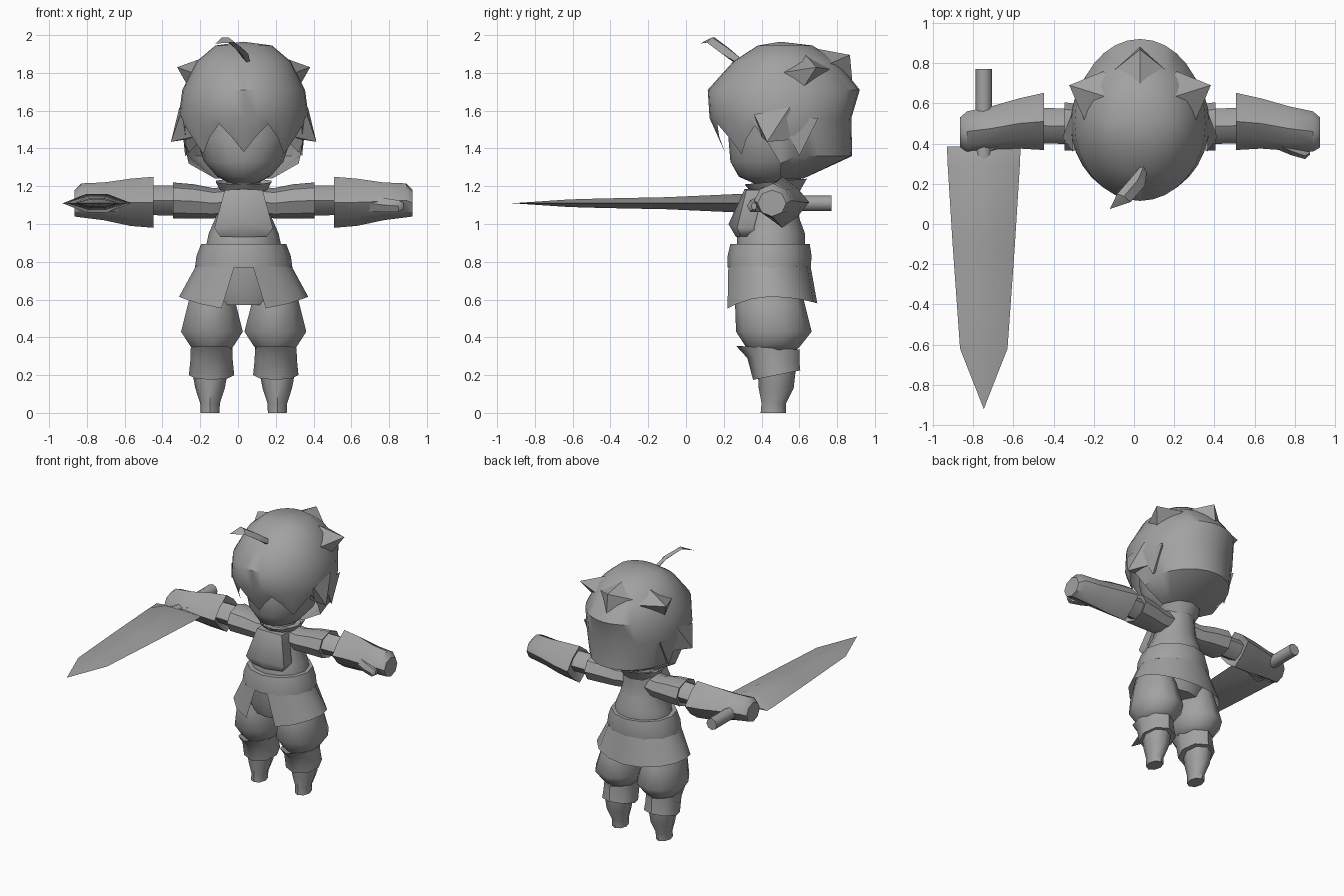
import bpy, bmesh, math
from mathutils import Vector

if "Cube" in bpy.data.objects:
    bpy.data.objects.remove(bpy.data.objects["Cube"])

CX = 0.03  # body centre line
grey = bpy.data.materials.new("plain_grey")
grey.diffuse_color = (0.36, 0.36, 0.36, 1)
grey.use_nodes = True
grey.node_tree.nodes["Principled BSDF"].inputs["Base Color"].default_value = grey.diffuse_color


def make(name, verts, faces, angle=50):
    bm = bmesh.new()
    vs = [bm.verts.new(v) for v in verts]
    for f in faces:
        bm.faces.new([vs[i] for i in f])
    bmesh.ops.remove_doubles(bm, verts=bm.verts, dist=0.0005)
    bmesh.ops.recalc_face_normals(bm, faces=bm.faces)
    me = bpy.data.meshes.new(name)
    bm.to_mesh(me)
    bm.free()
    ob = bpy.data.objects.new(name, me)
    bpy.context.collection.objects.link(ob)
    me.materials.append(grey)
    bpy.ops.object.select_all(action='DESELECT')
    ob.select_set(True)
    bpy.context.view_layer.objects.active = ob
    bpy.ops.object.shade_smooth_by_angle(angle=math.radians(angle))
    return ob


def loft(name, rings, caps=True, closed=True, angle=50):
    n = len(rings[0])
    verts = [p for r in rings for p in r]
    faces = []
    for k in range(len(rings) - 1):
        for i in range(n if closed else n - 1):
            j = (i + 1) % n
            faces.append((k*n + i, k*n + j, (k+1)*n + j, (k+1)*n + i))
    if caps:
        faces += [tuple(range(n)), tuple(range((len(rings)-1)*n, len(rings)*n))]
    return make(name, verts, faces, angle)


def ring_z(z, cx, y0, y1, rx, n=12, tilt=0):
    # horizontal ring; tilt raises the back and lowers the front
    out = []
    for i in range(n):
        a = 2*math.pi*i/n
        c = math.cos(a)
        out.append(Vector((cx + rx*math.sin(a), (y0+y1)/2 - c*(y1-y0)/2, z - tilt*c)))
    return out


def ring_x(x, cy, cz, ry, rz, n=8, corner=1.0):
    # upright ring across an arm; corner below 1 pulls it towards a diamond
    out = []
    for i in range(n):
        a = 2*math.pi*i/n
        f = corner if i % 2 else 1
        out.append(Vector((x, cy + f*ry*math.cos(a), cz + f*rz*math.sin(a))))
    return out


def column(name, rows, cx=CX, n=12, angle=50):
    return loft(name, [ring_z(r[0], cx, *r[1:4], n, r[4] if len(r) > 4 else 0) for r in rows], angle=angle)


def spike(name, tip, base):
    n = len(base)
    return make(name, [tip] + base, [(0, i+1, (i+1) % n + 1) for i in range(n)], 30)


# Face and neck: z, front y, back y, half width
column("head", [(1.215, .36, .58, .07), (1.25, .28, .62, .14), (1.33, .235, .70, .21),
                (1.45, .225, .75, .25), (1.62, .24, .78, .27)], n=16)
column("neck", [(1.12, .39, .58, .09), (1.26, .39, .58, .09)], n=8)

# Hair cap: jagged fringe in front, rounded bowl behind
N = 32
FRINGE = [1.38, 1.46, 1.53, 1.46, 1.37, 1.45, 1.52, 1.42, 1.32]
ROWS = [(1.965, 0, .5, .5), (1.945, .15, .38, .67), (1.86, .25, .25, .80),
        (1.71, .325, .115, .92), (1.56, .345, .125, .875)]


def hair_point(i, z, rx, yf, yb):
    a = 2*math.pi*i/N
    c = math.cos(a)
    return Vector((CX + rx*math.sin(a), .5 - c*(.5-yf if c > 0 else yb-.5), z))


verts = [hair_point(i, *r) for r in ROWS for i in range(N)]
for i in range(N):
    j = min(i, N-i)
    z = FRINGE[j] if j <= 8 else 1.36
    t = (1.56 - z)/.2
    verts.append(hair_point(i, z, .345 - .045*t, .125 + .09*t, .88))
verts += [hair_point(i, 1.24, .15, .4, .62) for i in range(N)]
faces = []
for k in range(6):
    for i in range(N):
        if k == 5 and not 8 <= i < 24:
            continue
        j = (i+1) % N
        faces.append((k*N+i, k*N+j, (k+1)*N+j, (k+1)*N+i))
faces.append(tuple(6*N + i for i in range(8, 25)))
make("hair_cap", verts, faces, 45)

# Hair spikes
for s, side in ((-1, "left"), (1, "right")):
    def P(x, y, z):
        return Vector((CX + s*x, y, z))
    spike(f"{side}_crown_spike", P(.352, .69, 1.83),
          [P(.13, .62, 1.91), P(.27, .5, 1.80), P(.29, .62, 1.72), P(.18, .76, 1.82)])
    spike(f"{side}_side_lock", P(.385, .43, 1.435),
          [P(.335, .36, 1.58), P(.34, .55, 1.62), P(.29, .6, 1.45), P(.27, .4, 1.46)])
    spike(f"{side}_back_lock", P(.31, .60, 1.36),
          [P(.33, .5, 1.56), P(.31, .7, 1.56), P(.22, .62, 1.45)])
spike("back_crown_spike", Vector((CX, .868, 1.895)),
      [Vector(p) for p in ((CX, .6, 1.945), (CX-.16, .74, 1.84), (CX, .88, 1.76), (CX+.16, .74, 1.84))])

# Curled tuft on the forehead
tuft = []
for x, y, z, w, t in ((.05, .28, 1.86, .02, .02), (.02, .21, 1.915, .045, .02),
                      (-.05, .13, 1.975, .045, .015), (-.12, .075, 1.955, 0, 0)):
    c = Vector((x, y, z))
    u, v = Vector((.75, -.45, -.3))*w, Vector((0, .5, .85))*t
    tuft.append([c+u, c+v, c-u, c-v])
loft("forehead_tuft", tuft, angle=35)

# Trunk, collar, waistband
column("torso", [(.88, .27, .63, .20), (.95, .27, .63, .185), (1.03, .32, .60, .15),
                 (1.12, .34, .59, .145), (1.2, .37, .59, .125)])
loft("collar", [ring_z(1.16, CX, .36, .60, .115, 10, .01),
                ring_z(1.225, CX, .31, .64, .155, 10, .015)], caps=False)
column("waistband", [(.77, .22, .66, .258), (.83, .22, .665, .25), (.895, .235, .655, .225)], angle=40)

# Chest bib
half = [(0, .31, 1.185), (.10, .32, 1.18), (.155, .27, .98), (.125, .29, .935), (0, .265, .93)]
mid = Vector((CX, .225, 1.0))
front = [Vector((CX+x, y, z)) for x, y, z in half] + [Vector((CX-x, y, z)) for x, y, z in half[-2:0:-1]]
back = [p + Vector((0, .09, 0)) for p in front]
n = len(front)
make("chest_bib", [mid] + front + back,
     [(0, i+1, (i+1) % n+1) for i in range(n)] +
     [(i+1, (i+1) % n+1, (i+1) % n+1+n, i+1+n) for i in range(n)], 60)

# Split skirt, open at the front
top, hem = [], []
M = 14
for k in range(M+1):
    t = k/M
    for out, gap, rx, cy, ry in ((top, 11, .256, .44, .22), (hem, 20, .342, .45, .245)):
        a = math.radians(gap + (360 - 2*gap)*t)
        c = math.cos(a)
        z = .775 if out is top else .615 - (.07*c*c if c > 0 else .035*c*c)
        out.append(Vector((CX + rx*math.sin(a), cy - ry*c, z)))
loft("split_skirt", [top, hem], caps=False, closed=False)
column("hips", [(.57, .28, .60, .19), (.66, .25, .62, .25), (.79, .24, .64, .245)])

# Legs and arms, one pass for each side
for s, side in ((-1, "left"), (1, "right")):
    def X(d):
        return CX + s*d
    column(f"{side}_trouser", [(.33, .33, .58, .10), (.36, .31, .61, .125), (.43, .265, .665, .172),
                               (.57, .26, .63, .135), (.70, .29, .60, .10)], X(.168), 10, 60)
    column(f"{side}_boot_cuff", [(.20, .355, .605, .12, .025), (.28, .325, .60, .112, -.01),
                                 (.345, .265, .60, .11, -.01), (.335, .33, .58, .08)], X(.17), 8)
    column(f"{side}_foot", [(0, .395, .53, .05), (.05, .40, .53, .052), (.13, .385, .57, .078),
                            (.22, .38, .58, .095)], X(.178), 8)
    # sleeve, upper arm, glove
    loft(f"{side}_sleeve", [ring_x(X(.06), .47, 1.12, .09, .08), ring_x(X(.16), .475, 1.11, .095, .08),
                            ring_x(X(.26), .48, 1.12, .11, .09), ring_x(X(.375), .485, 1.125, .12, .095),
                            ring_x(X(.36), .485, 1.125, .08, .07)], angle=40)
    loft(f"{side}_upper_arm", [ring_x(X(.33), .485, 1.125, .088, .08, corner=.9),
                               ring_x(X(.52), .49, 1.125, .088, .078, corner=.9)])
    loft(f"{side}_glove", [ring_x(X(.50), .50, 1.12, .09, .08, corner=.8),
                           ring_x(X(.478), .51, 1.115, .142, .135, corner=.8),
                           ring_x(X(.60), .50, 1.115, .125, .125, corner=.84),
                           ring_x(X(.74), .475, 1.12, .11, .10, corner=.9),
                           ring_x(X(.86), .46, 1.125, .10, .09, corner=.95),
                           ring_x(X(.895), .455, 1.11, .075, .07)], angle=40)
    loft(f"{side}_thumb", [ring_x(X(.66), .43, 1.11, .05, .05, 6), ring_x(X(.75), .385, 1.10, .042, .042, 6),
                           ring_x(X(.82), .355, 1.095, .032, .035, 6), ring_x(X(.845), .36, 1.095, .015, .02, 6)])

# Sword: wide pointed blade and round grip
SX, SZ = -.747, 1.11
blade = []
for y, w, t in ((.385, .183, .012), (.30, .18, .05), (-.1, .155, .032), (-.45, .13, .025),
                (-.62, .118, .02), (-.92, 0, 0)):
    blade.append([Vector((SX+w, y, SZ)), Vector((SX+w*.3, y, SZ+t)), Vector((SX-w*.3, y, SZ+t)),
                  Vector((SX-w, y, SZ)), Vector((SX-w*.3, y, SZ-t)), Vector((SX+w*.3, y, SZ-t))])
loft("sword_blade", blade, angle=35)
loft("sword_grip", [[Vector((SX + .042*math.cos(a*math.pi/4), y, SZ + .042*math.sin(a*math.pi/4)))
                     for a in range(8)] for y in (.3, .77)], angle=50)
